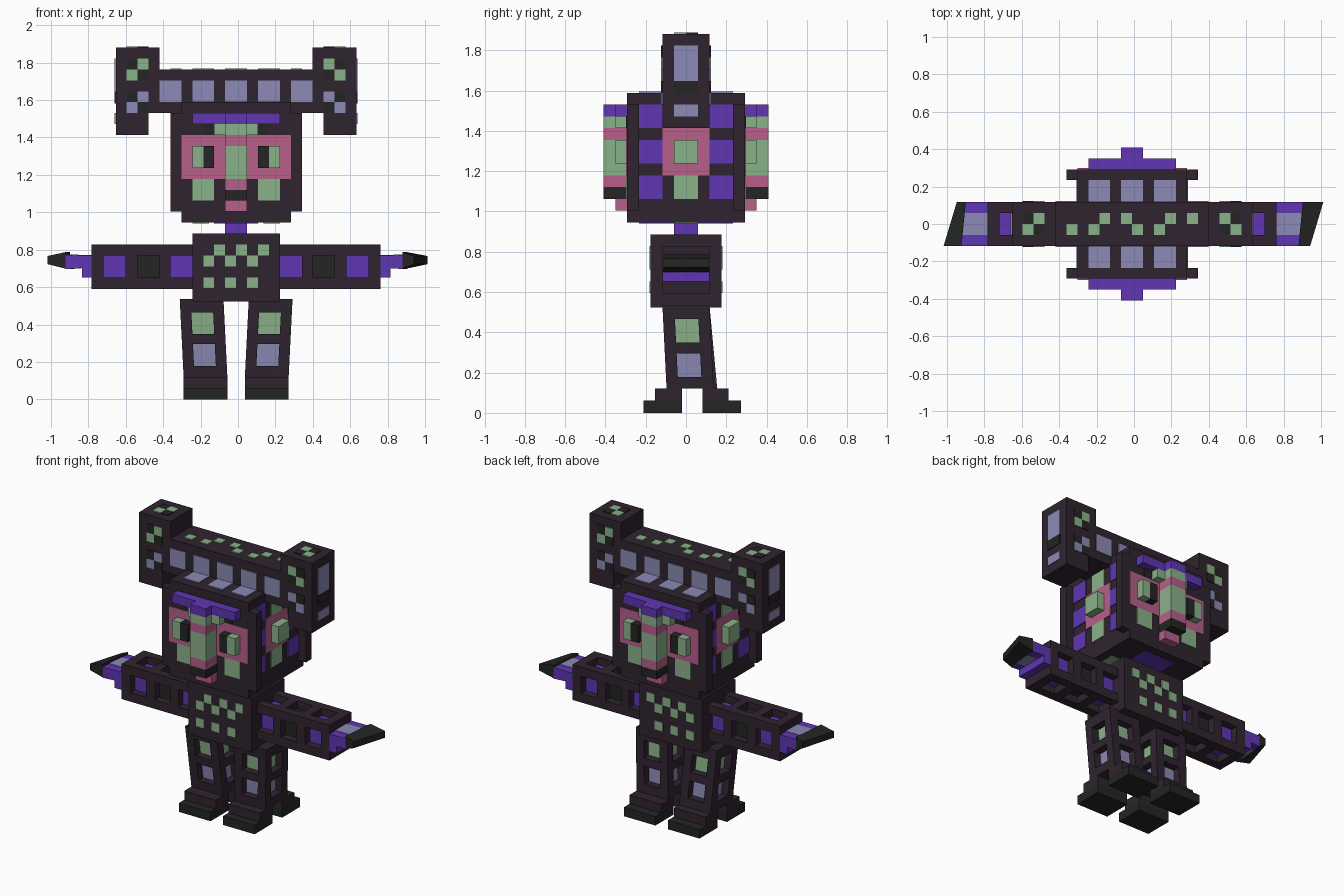
import bpy, bmesh
from mathutils import Vector

if "Cube" in bpy.data.objects:
    bpy.data.objects.remove(bpy.data.objects["Cube"])

U = 0.0585                      # grid cell size
ORIGIN = Vector((-0.01, 0, 0.945))   # centre of the underside of the head
T = 0.1                         # plate thickness in cells


def lin(c):
    return c / 12.92 if c <= 0.04045 else ((c + 0.055) / 1.055) ** 2.4


COLORS = {"dark_plum": (47, 36, 47), "black": (35, 37, 35), "green": (138, 178, 138),
          "pink": (183, 95, 138), "purple": (96, 54, 180), "lilac": (140, 138, 182)}
NAMES = list(COLORS)
MATS = []
for n, c in COLORS.items():
    m = bpy.data.materials.new(n)
    m.diffuse_color = (*[lin(v / 255) for v in c], 1)
    m.use_nodes = True
    m.node_tree.nodes["Principled BSDF"].inputs["Base Color"].default_value = m.diffuse_color
    MATS.append(m)
DARK, BLACK, GREEN, PINK, PURPLE, LILAC = range(6)


def finish(name, bm):
    bmesh.ops.recalc_face_normals(bm, faces=bm.faces)
    for v in bm.verts:
        v.co = v.co * U + ORIGIN
    me = bpy.data.meshes.new(name)
    bm.to_mesh(me)
    bm.free()
    for m in MATS:
        me.materials.append(m)
    ob = bpy.data.objects.new(name, me)
    bpy.context.collection.objects.link(ob)
    return ob


def add_box(bm, mat, x0, x1, y0, y1, z0, z1):
    lo, hi = Vector((x0, y0, z0)), Vector((x1, y1, z1))
    vs = bmesh.ops.create_cube(bm, size=1)["verts"]
    for v in vs:
        v.co = Vector([(lo[i] + hi[i]) / 2 + v.co[i] * (hi[i] - lo[i]) for i in range(3)])
    for f in {f for v in vs for f in v.link_faces}:
        f.material_index = mat
    return vs


def part(name, boxes, mirror=""):
    """Boxes in cells, repeated across x and/or y."""
    bm = bmesh.new()
    for mat, x0, x1, y0, y1, z0, z1 in boxes:
        for sx in ((1, -1) if "x" in mirror else (1,)):
            for sy in ((1, -1) if "y" in mirror else (1,)):
                xs, ys = sorted((x0 * sx, x1 * sx)), sorted((y0 * sy, y1 * sy))
                add_box(bm, mat, *xs, *ys, z0, z1)
    return finish(name, bm)


def framed(name, box, axis, panels, warp=None):
    """Box with recessed coloured panels on the four sides around an axis."""
    bm = bmesh.new()
    add_box(bm, DARK, *box)
    mid = [(box[2 * i] + box[2 * i + 1]) / 2 for i in range(3)]
    cuts = [(axis, p) for pan in panels for p in pan[:2]]
    cuts += [(i, mid[i] + s) for i in range(3) if i != axis for s in (-1, 1)]
    for i, p in cuts:
        co, no = Vector(), Vector()
        co[i], no[i] = p, 1
        bmesh.ops.bisect_plane(bm, geom=bm.verts[:] + bm.edges[:] + bm.faces[:],
                               plane_co=co, plane_no=no)
    bm.normal_update()
    chosen = []
    for f in bm.faces:
        c = f.calc_center_median()
        if abs(f.normal[axis]) > 0.5:
            continue
        if any(abs(c[i] - mid[i]) > 1.01 and abs(f.normal[i]) < 0.5
               for i in range(3) if i != axis):
            continue
        for a, b, mat in panels:
            if a < c[axis] < b:
                chosen.append((f, mat))
    bmesh.ops.inset_individual(bm, faces=[f for f, _ in chosen], thickness=0.001, depth=-0.85)
    for f, mat in chosen:
        f.material_index = mat
    if warp:
        for v in bm.verts:
            v.co = warp(v.co)
    return finish(name, bm)


# Head shell with wide corner pillars
part("head", [(DARK, -5, 5, -5, 5, 0, 11)])
part("head_pillars", [(DARK, 4.9, 6, 4, 5, 1, 10)], "xy")

# Face, same on front and back
part("face_mask", [(PINK, 0, 5, 5, 5 + T, 4, 8), (GREEN, 2, 4, 5, 5 + T, 2, 4),
                   (BLACK, 2, 3, 5, 5 + T, 8, 9)], "xy")
part("eyes", [(GREEN, 3, 4, 5, 6, 5, 7), (BLACK, 2, 3, 5, 6, 5, 7)], "xy")
part("brow", [(PURPLE, -4, 4, 5, 6, 9, 10), (PURPLE, -1, 1, 6, 7, 9, 10),
              (GREEN, -2, 2, 5, 6, 8, 9)], "y")
part("nose", [(GREEN, -1, 1, 6, 7, 8, 9), (PINK, -1, 1, 5, 7, 7, 8),
              (GREEN, -1, 1, 5, 7, 4, 7), (PINK, -1, 1, 5, 7, 3, 4),
              (BLACK, -1, 1, 5, 7, 2, 3), (PINK, -1, 1, 5, 6, 1, 2)], "y")

# Sides of the head
part("ears", [(PINK, 5, 5 + T, -2, 2, 4, 8), (GREEN, 5, 6, -1, 1, 5, 7),
              (GREEN, 5, 5 + T, -1, 1, 2, 4), (GREEN, 5, 5 + T, -1, 1, 8, 10)], "x")
part("side_panels", [(PURPLE, 5, 5 + T, 2, 4, z, z + 2) for z in (2, 5, 8)], "xy")

# Crown and underside panels
part("crown_panels", [(LILAC, x, x + 2, 2, 4, 11, 11 + T) for x in (-4, -1, 2)], "y")
part("chin_panels", [(PURPLE, -2, 2, -4, 4, -T, 0)])
part("chin_side_panels", [(GREEN, 2.5, 4, -1, 1, -T, 0)], "x")

# Cross beam with upright ends
part("beam", [(DARK, -7, 7, -2, 2, 10, 14)])
part("beam_panels", [(LILAC, x, x + 2, 2, 2 + T, 11, 13) for x in (-7, -4, -1, 2, 5)], "y")
part("beam_spots", [(GREEN, x, x + 1, y, y + 1, 14, 14 + T) for x, y in
                    ((-6, -1), (-4, -1), (-3, 0), (-1, 0), (0, -1), (2, -1), (3, 0), (5, 0))])
part("horns", [(DARK, 8, 11, -2, 2, 8, 16), (DARK, 7, 8, -2, 2, 10, 16)], "x")
part("horn_spots", [(c, x, x + 1, 2, 2 + T, z, z + 1) for c, x, z in
                    ((GREEN, 8, 14), (GREEN, 9, 13), (BLACK, 9, 14), (BLACK, 8, 13),
                     (LILAC, 8, 11), (LILAC, 9, 10), (BLACK, 9, 11), (BLACK, 8, 10))], "xy")
part("horn_side_panels", [(LILAC, 11, 11 + T, -1, 1, 12, 15), (BLACK, 11, 11 + T, -1, 1, 10.9, 12),
                          (LILAC, 11, 11 + T, -1, 1, 9, 10)], "x")
part("horn_top_spots", [(c, x, x + 1, y, y + 1, 16, 16 + T) for c, x, y in
                        ((GREEN, 8, 0), (GREEN, 9, -1), (BLACK, 9, 0), (BLACK, 8, -1))], "x")

# Neck and torso
part("neck", [(PURPLE, -1, 1, -1, 1, -1, 0)])
part("torso", [(DARK, -4, 4, -3, 3, -7.2, -1)])
part("torso_spots", [(GREEN, x, x + 1, 3, 3 + T, z, z + 1) for x, z in
                     ((-2, -3), (0, -3), (2, -3), (-3, -4), (-1, -4), (1, -4),
                      (-3, -6), (-1, -6), (1, -6))], "y")

for side, s in (("left", -1), ("right", 1)):
    # Arm with three recessed panels on each face
    def span(a, b):
        return sorted((a * s, b * s))
    framed(side + "_arm", (*span(3.5, 13.2), -2, 2, -6.05, -2), 0,
           [(*span(4, 6), PURPLE), (*span(7, 9), BLACK), (*span(10.1, 12.1), PURPLE)])
    part(side + "_cuff", [(PURPLE, *span(13.2, 13.3), -2, 2, -5, -4),
                          (PURPLE, *span(13.2, 14.1), -2, 2, -5, -4)])

    # Tapered hand with a slanted dark tip
    bm = bmesh.new()
    hand = []
    for mat, y0, y1, top in ((PURPLE, -2, -1, -3), (PURPLE, 1, 2, -3), (LILAC, -1, 1, -2.95)):
        hand += add_box(bm, mat, *span(13.2, 15.4), y0, y1, -4.1, top)
    for v in hand:
        if abs(v.co.x) > 15:
            v.co.z += 0.02 if v.co.z > -3.5 else -0.15
            v.co.x += 0.1 * v.co.y
    for v in add_box(bm, BLACK, *span(15.4, 16.8), -2, 2, -4.2, -2.9):
        if abs(v.co.x) > 16:
            v.co.z = -3.05 if v.co.z > -3.5 else -3.8
            v.co.x += 0.3 * v.co.y - (0.35 if s < 0 else -0.15) * s * 0.5
        else:
            v.co.x += 0.1 * v.co.y
            v.co.z += 0.2 if v.co.z > -3.5 else 0
    finish(side + "_hand", bm)

    # Leaning leg with recessed panels
    def lean(co):
        t = (co.z + 14.1) / 7
        return Vector((co.x + s * (2.8 + 0.35 * t),
                       co.y + (0.65 if s < 0 else 0.35) * (1 - t), co.z))
    framed(side + "_leg", (-2, 2, -2, 2, -14.1, -7), 2,
           [(-13.1, -11.1, LILAC), (-10.2, -8.2, GREEN)], lean)

# Front and back feet under each leg
for name, toe, instep, heel in (("front_feet", -3.6, -2.65, -0.35), ("back_feet", 4.65, 3.6, 1.4)):
    part(name, [(BLACK, 0.8, 4.8, *sorted((toe, heel)), -16.15, -15.12),
                (DARK, 0.8, 4.8, *sorted((instep, heel)), -15.12, -14.1)], "x")
